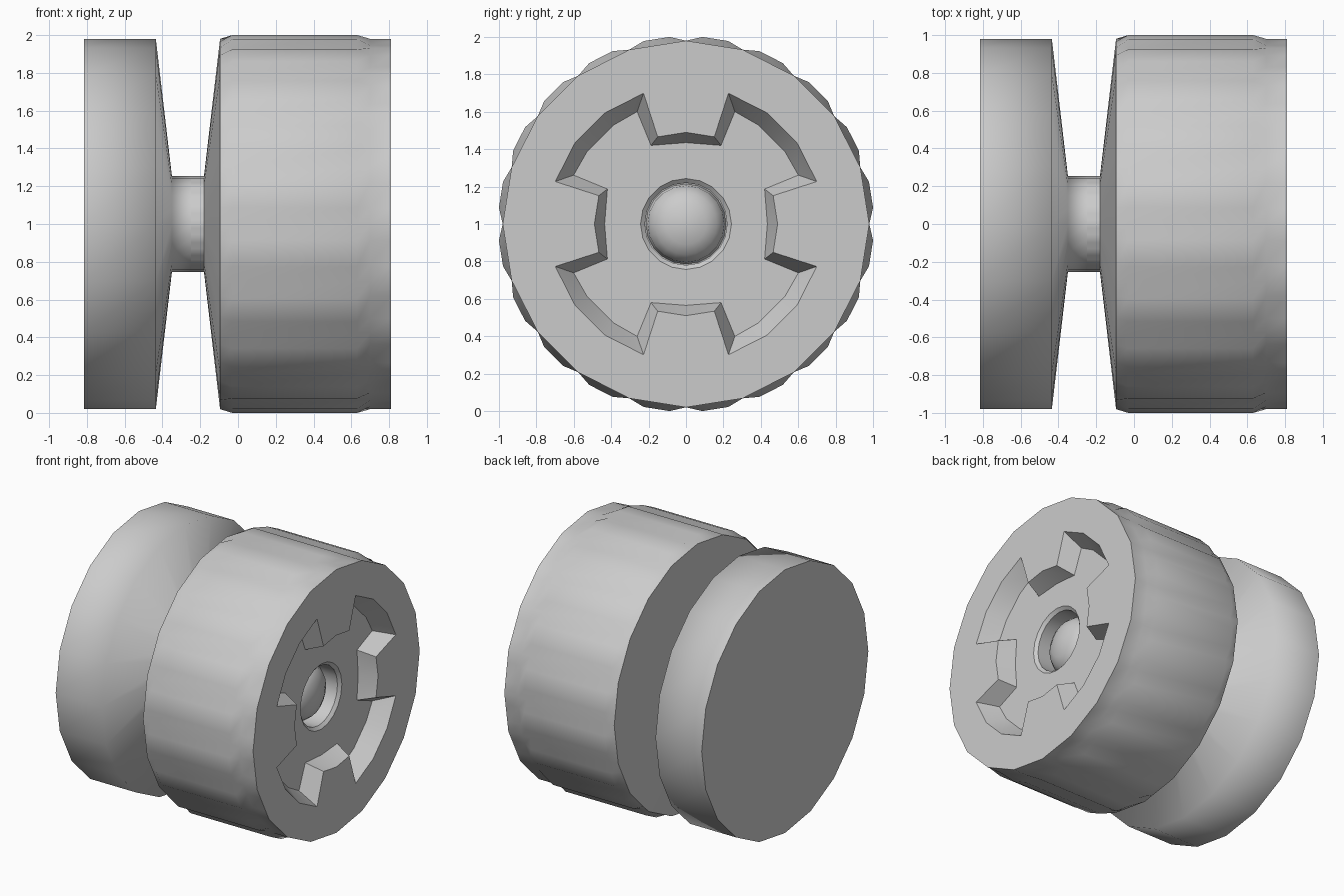
import bpy, bmesh
from math import sin, cos, radians

if "Cube" in bpy.data.objects:
    bpy.data.objects.remove(bpy.data.objects["Cube"])

SEG = 18       # degrees per side of the 20-sided body
R = 0.98       # body radius
CENTRE_Z = 1.0


def ring(bm, x, polar):
    """Loop of vertices around the x axis from (degrees, radius) pairs."""
    return [bm.verts.new((x, r * sin(radians(a)), CENTRE_Z + r * cos(radians(a)))) for a, r in polar]


def circle(r):
    return [(i * SEG, r) for i in range(20)]


def ribbed(r, peak=None):
    """20-gon with two extra points per side, raised to 'peak' to form a rib."""
    pts = []
    for i in range(20):
        pts.append((i * SEG, r))
        for off in (5, 13):
            pts.append((i * SEG + off, peak or r * cos(radians(9)) / cos(radians(off - 9))))
    return pts


def bridge(bm, a, b):
    n = len(a)
    for i in range(n):
        bm.faces.new((a[i], a[(i + 1) % n], b[(i + 1) % n], b[i]))


def loft(bm, rings):
    for a, b in zip(rings, rings[1:]):
        bridge(bm, a, b)


def fill_between(bm, outer, inner):
    """Flat face between two loops."""
    edges = [bm.edges.get((l[i - 1], l[i])) for l in (outer, inner) for i in range(len(l))]
    bmesh.ops.triangle_fill(bm, edges=edges, use_beauty=True, use_dissolve=False, normal=(1, 0, 0))


def finish(name, bm, angle=None):
    bmesh.ops.recalc_face_normals(bm, faces=bm.faces[:])
    me = bpy.data.meshes.new(name)
    bm.to_mesh(me)
    bm.free()
    if angle:
        me.shade_smooth()
        me.set_sharp_from_angle(angle=radians(angle))
    ob = bpy.data.objects.new(name, me)
    bpy.context.collection.objects.link(ob)
    return ob


# rear disc with cone and half of the neck, softly shaded except its cap
bm = bmesh.new()
rings = [ring(bm, x, circle(r)) for x, r in
         ((-0.815, R), (-0.435, R), (-0.35, 0.255), (-0.25, 0.255))]
loft(bm, rings)
for f in bm.faces:
    f.smooth = True
cap = bm.faces.new(rings[0])
for e in cap.edges:
    e.smooth = False
finish("rear_disc", bm)

# ribbed wheel with the other half of the neck
bm = bmesh.new()
profile = ((-0.25, 0.255, None), (-0.18, 0.255, None), (-0.095, R, None), (-0.03, R, 1.004),
           (0.63, R, 1.004), (0.70, R, None), (0.81, R, None))
body = [ring(bm, x, ribbed(r, p)) for x, r, p in profile]
loft(bm, body)

# sloped recess in the outer face, with four tabs pointing inward
front_q = ((0, .49), (18, .49), (18, .735), (36, .735), (54, .735), (72, .735), (72, .49))
floor_q = ((0, .435), (24, .46), (23.5, .655), (36, .655), (54, .655), (66.5, .655), (66, .46))
front = ring(bm, 0.81, [(a + 90 * q, r) for q in range(4) for a, r in front_q])
floor = ring(bm, 0.685, [(a + 90 * q, r) for q in range(4) for a, r in floor_q])
bridge(bm, front, floor)
fill_between(bm, body[-1], front)

# axle hole in the recess floor
hole = [ring(bm, x, circle(r)) for x, r in ((0.685, 0.243), (0.665, 0.22), (0.48, 0.22))]
loft(bm, hole)
bm.faces.new(hole[-1])
fill_between(bm, floor, hole[0])
finish("ribbed_wheel", bm, 30)

# domed axle tip inside the hole
bm = bmesh.new()
dome = [ring(bm, x, circle(r)) for x, r in
        ((0.48, 0.215), (0.56, 0.205), (0.61, 0.165), (0.64, 0.11), (0.655, 0.03))]
loft(bm, dome)
bm.faces.new(dome[-1])
finish("axle_tip", bm, 45)
